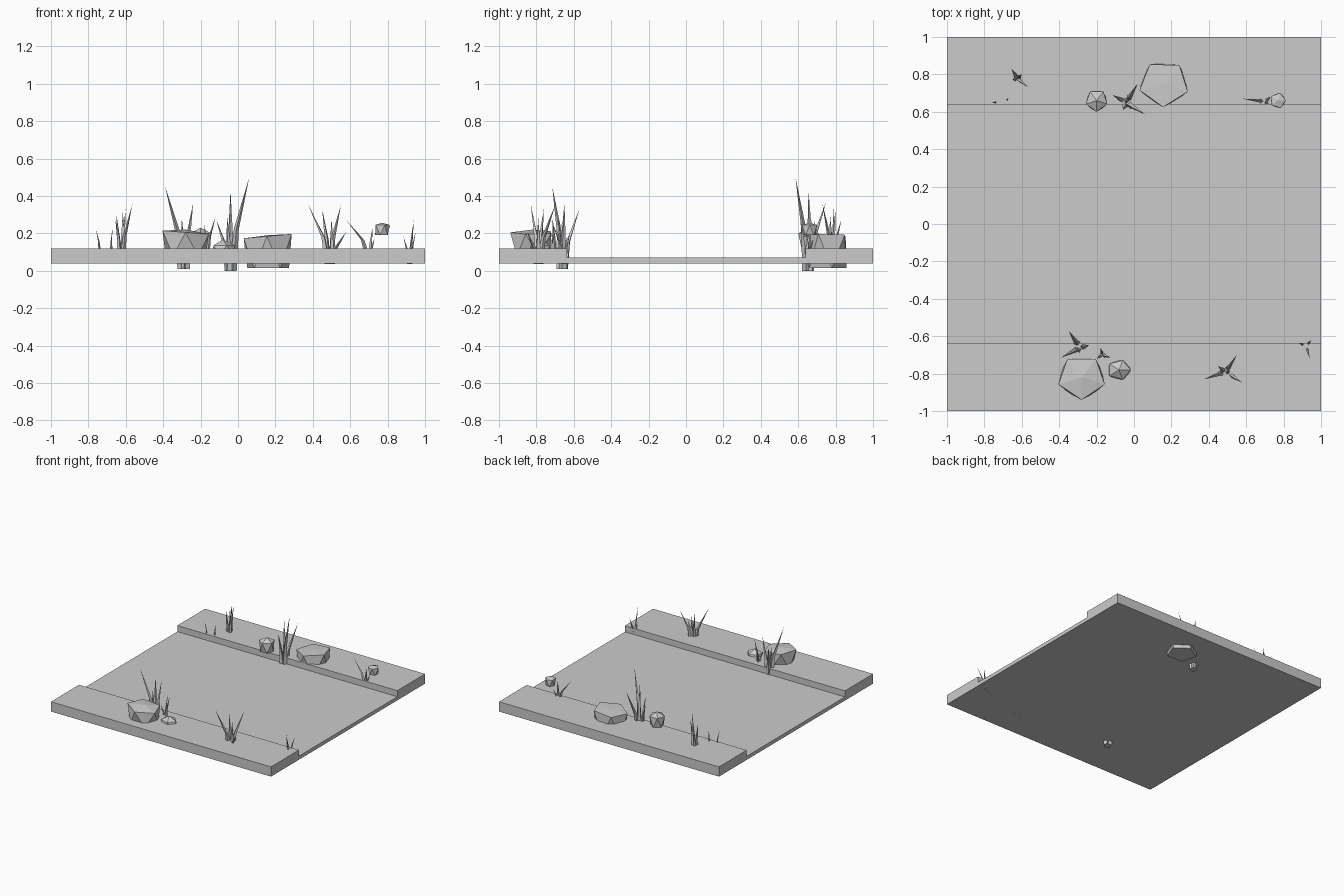
import bpy, bmesh, math
from mathutils import Vector

cube = bpy.data.objects.get("Cube")
if cube:
    bpy.data.objects.remove(cube, do_unlink=True)

GREY = (0.6, 0.6, 0.6, 1)
mat = bpy.data.materials.new("plain grey")
mat.use_nodes = True
mat.diffuse_color = GREY
mat.node_tree.nodes["Principled BSDF"].inputs["Base Color"].default_value = GREY


def finish(bm, name):
    bmesh.ops.recalc_face_normals(bm, faces=bm.faces)
    mesh = bpy.data.meshes.new(name)
    bm.to_mesh(mesh)
    bm.free()
    mesh.materials.append(mat)
    obj = bpy.data.objects.new(name, mesh)
    bpy.context.collection.objects.link(obj)
    return obj


def ring(bm, centre, rx, ry, count, turn, tilt=0):
    verts = []
    for i in range(count):
        a = math.radians(turn) + math.tau * i / count
        off = Vector((rx * math.cos(a), ry * math.sin(a), tilt * math.cos(a)))
        verts.append(bm.verts.new(Vector(centre) + off))
    return verts


# Ground: one trough-shaped profile swept along x
def ground():
    bm = bmesh.new()
    profile = [(-1, .04), (1, .04), (1, .12), (.64, .12), (.64, .07),
               (-.635, .07), (-.635, .12), (-1, .12)]
    face = bm.faces.new([bm.verts.new((-1, y, z)) for y, z in profile])
    new = bmesh.ops.extrude_face_region(bm, geom=[face])["geom"]
    moved = [v for v in new if isinstance(v, bmesh.types.BMVert)]
    bmesh.ops.translate(bm, verts=moved, vec=(2, 0, 0))
    finish(bm, "ground")


# Boulder: flattened twenty-sided stone with a broad five-sided top
def boulder(name, x, y, z0, z1, rx, ry, turn, tilt=0, crown=0):
    bm = bmesh.new()
    low = ring(bm, (x, y, z0), rx * .87, ry * .87, 5, turn + 36)
    top = ring(bm, (x, y, z1), rx, ry, 5, turn, tilt)
    peak = bm.verts.new((x, y, z1 + crown))
    bm.faces.new(low)
    for i in range(5):
        j = (i + 1) % 5
        bm.faces.new((low[i], top[j], top[i]))
        bm.faces.new((low[i], low[j], top[j]))
        bm.faces.new((top[i], top[j], peak))
    finish(bm, name)


# Pebble: small icosahedron
def pebble(name, centre, size):
    bm = bmesh.new()
    bmesh.ops.create_icosphere(bm, subdivisions=1, radius=1)
    bmesh.ops.scale(bm, vec=size, verts=bm.verts)
    bmesh.ops.translate(bm, vec=centre, verts=bm.verts)
    finish(bm, name)


# Grass tuft: tapering four-sided blades that lean outward to their tips
def tuft(name, x, y, z, width, tips):
    bm = bmesh.new()
    for k, tip in enumerate(tips):
        tip = Vector(tip)
        lean = Vector((tip.x - x, tip.y - y, 0))
        root = Vector((x, y, z))
        if lean.length > 0:
            root += lean.normalized() * width * .6
        bend = root + (tip - root) * .45
        bend.x -= (tip.x - root.x) * .22
        bend.y -= (tip.y - root.y) * .22
        a = ring(bm, root, width, width, 4, 37 * k)
        b = ring(bm, bend, width * .6, width * .6, 4, 37 * k)
        end = bm.verts.new(tip)
        bm.faces.new(a)
        for i in range(4):
            j = (i + 1) % 4
            bm.faces.new((a[i], a[j], b[j], b[i]))
            bm.faces.new((b[i], b[j], end))
    finish(bm, name)


ground()

boulder("front_boulder", -.28, -.82, .08, .205, .13, .12, -90, -.01, .015)
boulder("back_boulder", .16, .75, .015, .185, .135, .125, -92, .012, .005)
boulder("back_round_stone", -.2, .66, .12, .2, .06, .06, -90, 0, .03)
boulder("back_small_stone", .77, .66, .19, .245, .042, .042, -70, 0, .012)
pebble("front_low_stone", (-.08, -.78, .11), (.07, .06, .057))

tuft("front_tall_grass", -.29, -.66, .01, .022,
     [(-.39, -.715, .45), (-.35, -.57, .33), (-.24, -.65, .36), (-.3, -.68, .28)])
tuft("front_small_grass", -.17, -.7, .08, .012,
     [(-.12, -.715, .29), (-.18, -.66, .26), (-.2, -.72, .21)])
tuft("front_wide_grass", .49, -.79, .035, .019,
     [(.55, -.7, .35), (.375, -.83, .355), (.58, -.85, .21), (.45, -.76, .33),
      (.5, -.79, .28)])
tuft("front_corner_grass", .92, -.65, .035, .011,
     [(.94, -.72, .27), (.95, -.62, .21), (.885, -.64, .18)])
tuft("back_tall_grass", -.04, .65, 0, .022,
     [(.06, .585, .5), (.02, .75, .37), (-.04, .655, .43), (-.115, .69, .27),
      (-.06, .61, .3)])
tuft("back_leaning_grass", .7, .655, .08, .014,
     [(.58, .67, .27), (.72, .64, .235), (.73, .68, .17)])
tuft("back_left_grass", -.625, .78, .05, .016,
     [(-.565, .73, .355), (-.615, .79, .33), (-.655, .83, .27), (-.65, .77, .3),
      (-.6, .8, .33)])
tuft("back_sprout_left", -.735, .65, .1, .007, [(-.76, .65, .22)])
tuft("back_sprout_right", -.682, .663, .1, .007, [(-.672, .67, .22)])
